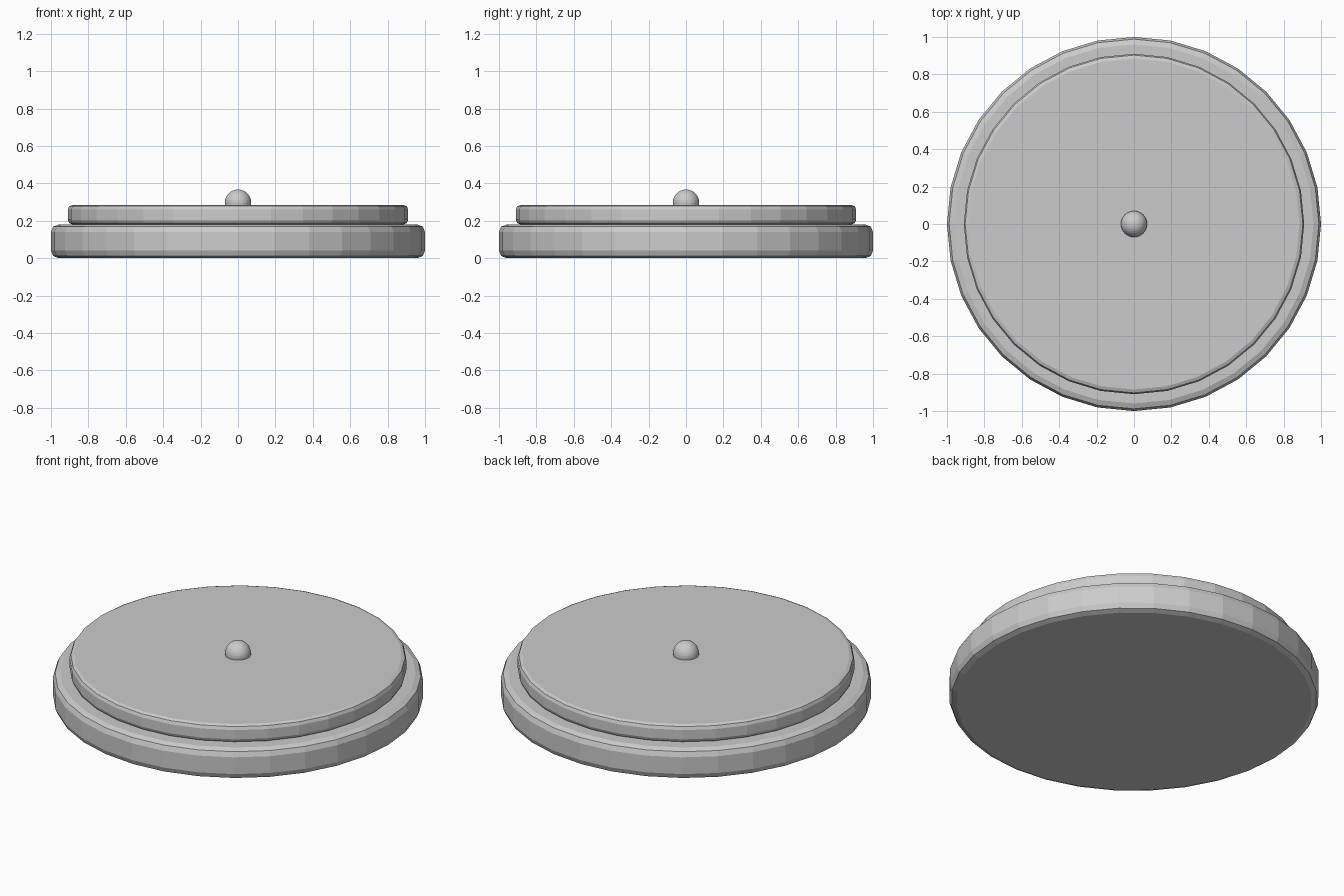
import bpy

cube = bpy.data.objects.get("Cube")
if cube:
    bpy.data.objects.remove(cube, do_unlink=True)

# One plain grey for every part
grey = bpy.data.materials.new("light_grey")
grey.use_nodes = True
colour = (0.6, 0.6, 0.6, 1)
grey.diffuse_color = colour
grey.node_tree.nodes["Principled BSDF"].inputs["Base Color"].default_value = colour


def disc(name, radius, bottom, top, bevel):
    """Faceted round plate with both rims rounded."""
    bpy.ops.mesh.primitive_cylinder_add(
        vertices=32, radius=radius, depth=top - bottom,
        location=(0, 0, (bottom + top) / 2))
    plate = bpy.context.object
    plate.name = name
    plate.data.materials.append(grey)
    rounding = plate.modifiers.new("rounded_rims", 'BEVEL')
    rounding.width = bevel
    rounding.segments = 2
    rounding.limit_method = 'ANGLE'
    return plate


# Stacked plates
disc("base_plate", 1.0, 0.0, 0.18, 0.04)
disc("upper_plate", 0.91, 0.18, 0.285, 0.025)

# Round knob sunk into the upper plate
bpy.ops.mesh.primitive_uv_sphere_add(
    segments=32, ring_count=16, radius=0.07, location=(0, 0, 0.297))
knob = bpy.context.object
knob.name = "centre_knob"
knob.data.materials.append(grey)
